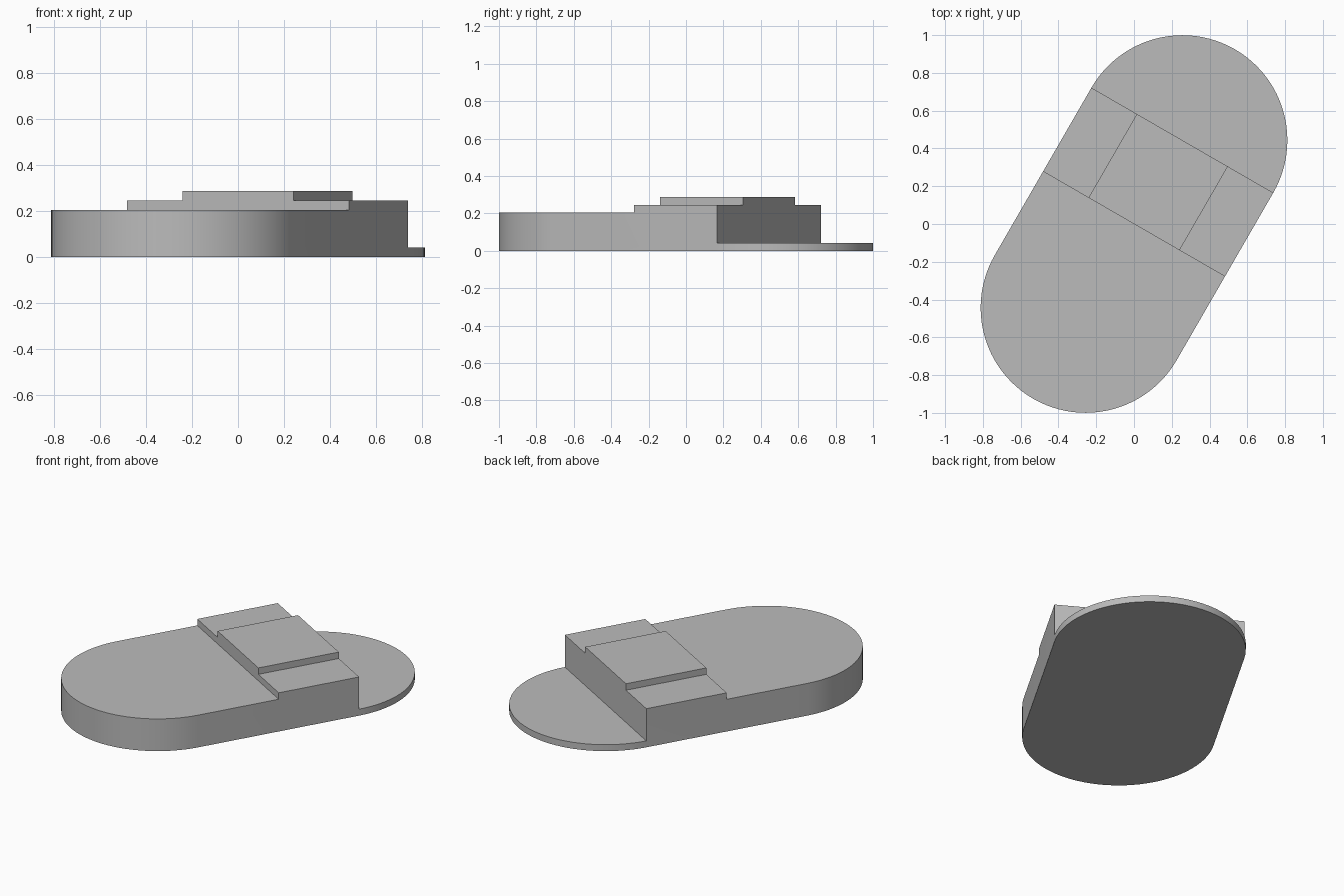
import bpy, bmesh, math
from mathutils import Matrix

if "Cube" in bpy.data.objects:
    bpy.data.objects.remove(bpy.data.objects["Cube"])

R, D = 0.556, 0.512                  # end radius, half distance between end centres
Z = (0.041, 0.205, 0.246, 0.287)     # heights: lip, body, block, raised plate
ANGLE = math.radians(60)             # long axis direction


def prism(name, points, offset):
    """Extrude a closed outline of 3D points into a solid."""
    bm = bmesh.new()
    face = bm.faces.new([bm.verts.new(p) for p in points])
    ext = bmesh.ops.extrude_face_region(bm, geom=[face])
    verts = [v for v in ext["geom"] if isinstance(v, bmesh.types.BMVert)]
    bmesh.ops.translate(bm, verts=verts, vec=offset)
    bmesh.ops.recalc_face_normals(bm, faces=bm.faces[:])
    mesh = bpy.data.meshes.new(name)
    bm.to_mesh(mesh)
    bm.free()
    obj = bpy.data.objects.new(name, mesh)
    bpy.context.collection.objects.link(obj)
    return obj


def cut(target, tool, operation):
    mod = target.modifiers.new("cut", "BOOLEAN")
    mod.operation, mod.object, mod.solver = operation, tool, "EXACT"
    bpy.context.view_layer.objects.active = target
    bpy.ops.object.modifier_apply(modifier=mod.name)
    bpy.data.objects.remove(tool)


# Rounded body, long axis along x for now
N = 48
outline = []
for side in (1, -1):
    for i in range(N + 1):
        a = -math.pi / 2 + math.pi * i / N
        outline.append((side * (D + R * math.cos(a)), side * R * math.sin(a), 0))
body = prism("stepped_body", outline, (0, 0, 0.4))

# Stepped side profile: low body, raised block, thin lip
steps = [(-2, -0.5), (2, -0.5), (2, Z[0]), (D, Z[0]), (D, Z[3]),
         (0, Z[3]), (0, Z[1]), (-2, Z[1])]
cut(body, prism("step_profile", [(x, -1, z) for x, z in steps], (0, 2, 0)), "INTERSECT")

# Shoulders either side of the raised plate
for s in (1, -1):
    box = [(-0.3, s * R / 2, Z[2]), (0.9, s * R / 2, Z[2]),
           (0.9, s, Z[2]), (-0.3, s, Z[2])]
    cut(body, prism("shoulder_cutter", box, (0, 0, 0.5)), "DIFFERENCE")

body.data.transform(Matrix.Rotation(ANGLE, 4, "Z"))

# Plain grey finish
grey = bpy.data.materials.new("plain_grey")
grey.diffuse_color = (0.5, 0.5, 0.5, 1)
grey.use_nodes = True
grey.node_tree.nodes["Principled BSDF"].inputs["Base Color"].default_value = grey.diffuse_color
body.data.materials.clear()
body.data.materials.append(grey)
for p in body.data.polygons:
    p.material_index = 0

bpy.ops.object.select_all(action="DESELECT")
body.select_set(True)
bpy.context.view_layer.objects.active = body
bpy.ops.object.shade_smooth_by_angle(angle=math.radians(30))
